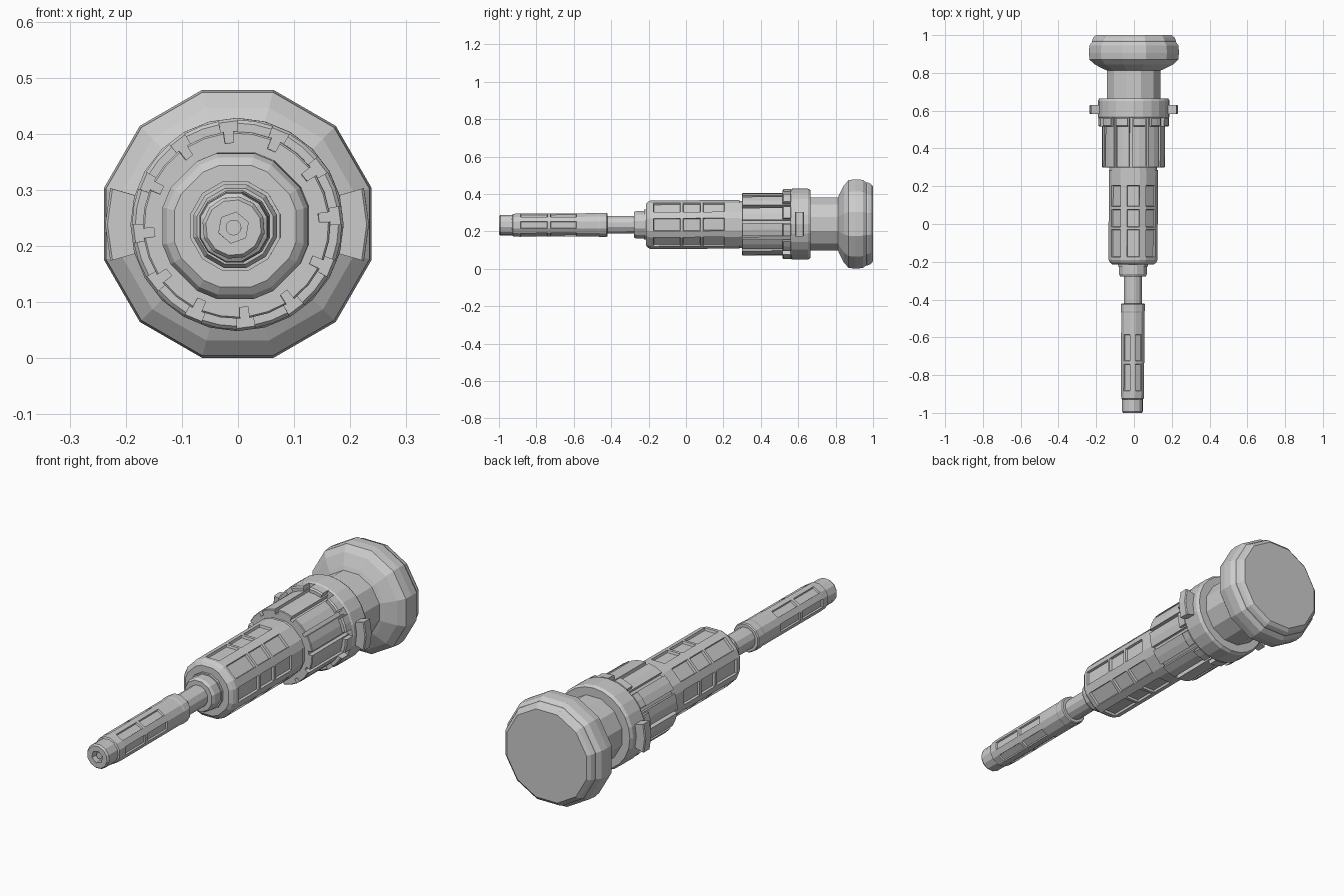
import bpy, bmesh
from math import cos, sin, radians

if "Cube" in bpy.data.objects:
    bpy.data.objects.remove(bpy.data.objects["Cube"])


def point(r, y, deg):
    # main axis runs along y and leans very slightly
    a = radians(deg)
    return (-0.004 * (1 - y) + r * cos(a), y, 0.24 - 0.0035 * (1 - y) + r * sin(a))


def finish(name, bm):
    bmesh.ops.recalc_face_normals(bm, faces=bm.faces)
    me = bpy.data.meshes.new(name)
    bm.to_mesh(me)
    bm.free()
    ob = bpy.data.objects.new(name, me)
    bpy.context.collection.objects.link(ob)
    return ob


def even(n, phase=0):
    return [phase + 360 * i / n for i in range(n)]


def paired(n, half):
    # alternating panel (2*half degrees) and rib facets
    return [c + s for c in even(n) for s in (-half, half)]


def lathe(name, profile, angles, panel_rows=(), depth=0.01):
    """Profile entries are (y, r), or (y, r, True) for a hexagonal ring."""
    bm = bmesh.new()
    rings = []
    for p in profile:
        hexa = len(p) > 2
        rings.append([bm.verts.new(point(p[1] * (cos(radians(30)) if hexa and i % 2 else 1), p[0], a))
                      for i, a in enumerate(angles)])
    n = len(angles)
    panels = []
    for k in range(len(rings) - 1):
        a, b = rings[k], rings[k + 1]
        for i in range(n):
            j = (i + 1) % n
            f = bm.faces.new((a[i], a[j], b[j], b[i]))
            if k in panel_rows and i % 2 == 0:
                panels.append(f)
    bm.faces.new(rings[0])
    bm.faces.new(rings[-1])
    bmesh.ops.recalc_face_normals(bm, faces=bm.faces)
    if panels:
        bmesh.ops.inset_individual(bm, faces=panels, thickness=0.004, depth=-depth)
    return finish(name, bm)


def sectors(name, centres, half, r0, r1, y0, y1, chamfer=0.004):
    """Curved blocks standing on the body at the given angles."""
    bm = bmesh.new()
    for c in centres:
        sections = []
        for a in (c - half, c, c + half):
            sections.append([bm.verts.new(point(r, y, a)) for r, y in (
                (r0, y0), (r1 - chamfer, y0), (r1, y0 + chamfer), (r1, y1 - chamfer),
                (r1 - chamfer, y1), (r0, y1))])
        for s, t in zip(sections, sections[1:]):
            for i in range(6):
                j = (i + 1) % 6
                bm.faces.new((s[i], s[j], t[j], t[i]))
        bm.faces.new(sections[0])
        bm.faces.new(sections[-1])
    return finish(name, bm)


# faceted end knob with a stepped rim
lathe("end_knob", [(0.81, 0.14), (0.82, 0.165), (0.845, 0.215), (0.87, 0.243), (0.905, 0.247),
                   (0.945, 0.244), (0.965, 0.229), (0.972, 0.229), (0.988, 0.222), (1.0, 0.207)],
      even(12, 15))

# neck between knob and collar
lathe("neck", [(0.64, 0.147), (0.83, 0.147)], even(12, 15))

# collar, front teeth and side lugs
lathe("collar", [(0.56, 0.15), (0.56, 0.185), (0.568, 0.19), (0.652, 0.19), (0.665, 0.182),
                 (0.665, 0.14)], even(24))
sectors("collar_teeth", even(12, 20), 10, 0.145, 0.187, 0.515, 0.565, 0.006)
sectors("side_lugs", (0, 180), 16, 0.18, 0.235, 0.583, 0.63)

# splined sleeve
lathe("sleeve_core", [(0.30, 0.148), (0.57, 0.148)], even(24))
sectors("sleeve_splines", even(12, 20), 12, 0.14, 0.167, 0.30, 0.565, 0.003)

# grip barrel with eight columns of recessed panels
lathe("grip_barrel", [(-0.215, 0.112), (-0.205, 0.126), (-0.19, 0.134), (-0.175, 0.134),
                      (-0.03, 0.134), (-0.017, 0.134), (0.078, 0.134), (0.092, 0.134),
                      (0.205, 0.134), (0.285, 0.134), (0.285, 0.13), (0.31, 0.13)],
      paired(8, 14.5), (3, 5, 7))

# nut in front of the barrel
lathe("front_nut", [(-0.278, 0.055), (-0.278, 0.07), (-0.265, 0.077), (-0.225, 0.077),
                    (-0.225, 0.083), (-0.20, 0.083)], even(12, 15))

# thin rod
lathe("rod", [(-0.45, 0.049), (-0.26, 0.049)], even(12, 15))

# tip handle with six columns of recessed slots
lathe("tip_handle", [(-0.93, 0.054), (-0.925, 0.062), (-0.885, 0.064), (-0.74, 0.064),
                     (-0.725, 0.064), (-0.585, 0.064), (-0.47, 0.064), (-0.46, 0.066),
                     (-0.425, 0.066), (-0.42, 0.062)],
      paired(6, 17), (2, 4), 0.007)

# end cap with hexagonal socket and a pin inside
lathe("socket_cap", [(-0.92, 0.056), (-0.992, 0.056), (-1.0, 0.05), (-1.0, 0.028, True),
                     (-0.965, 0.028, True)], even(12, 20))
lathe("socket_pin", [(-0.96, 0.014), (-0.985, 0.014)], even(12))
